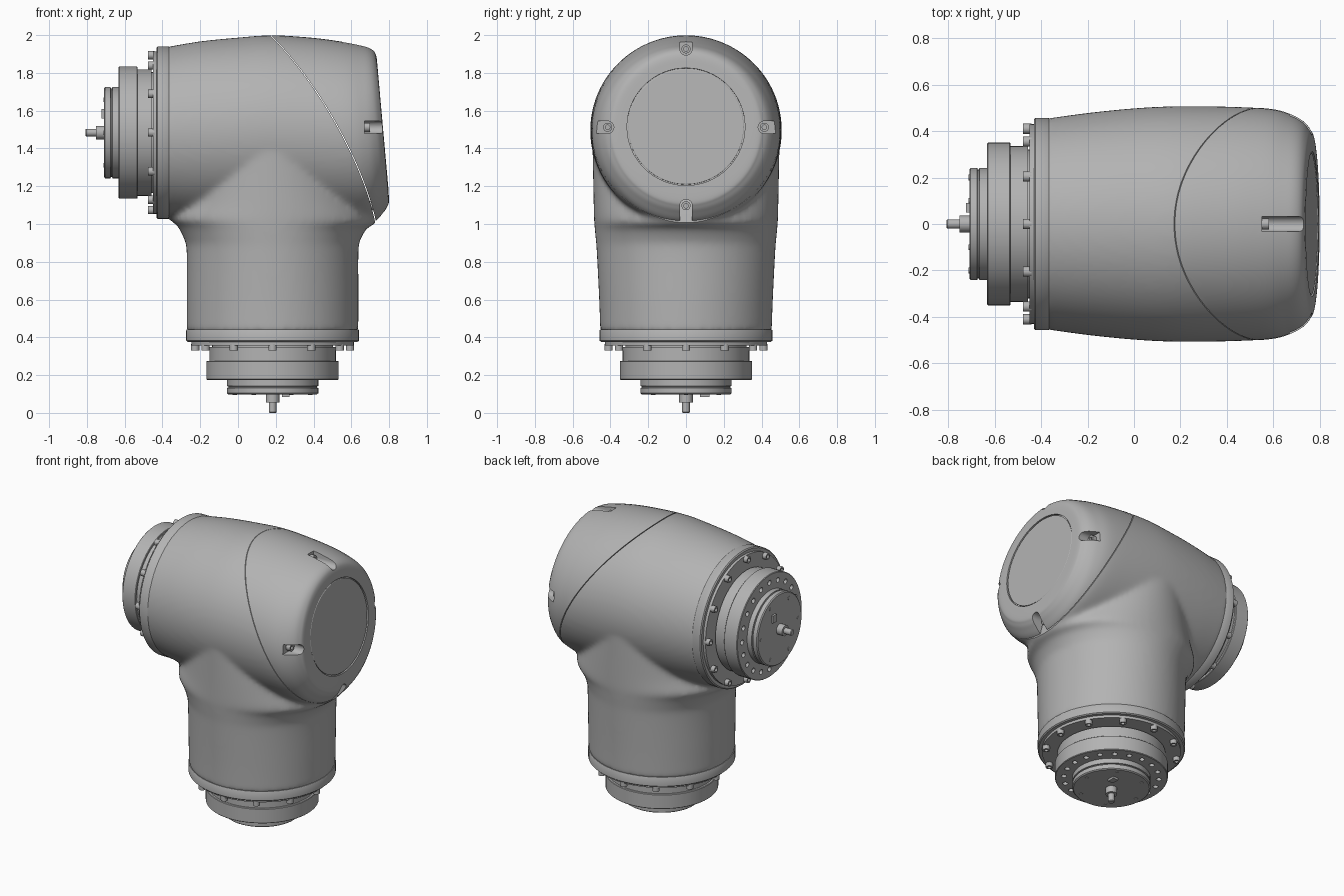
import bpy, bmesh
from math import sin, cos, pi, radians
from mathutils import Vector, Matrix
from mathutils.geometry import interpolate_bezier

if "Cube" in bpy.data.objects:
    bpy.data.objects.remove(bpy.data.objects["Cube"])

grey = bpy.data.materials.new("plain grey")
grey.use_nodes = True
grey.diffuse_color = (0.45, 0.45, 0.45, 1)
grey.node_tree.nodes["Principled BSDF"].inputs["Base Color"].default_value = grey.diffuse_color


def skin(bm, rings):
    """Bridge rings of points into a closed solid."""
    loops = [[bm.verts.new(p) for p in ring] for ring in rings]
    n = len(loops[0])
    for a, b in zip(loops, loops[1:]):
        for i in range(n):
            j = (i + 1) % n
            bm.faces.new((a[i], a[j], b[j], b[i]))
    bm.faces.new(loops[0])
    bm.faces.new(loops[-1])


def lathe(bm, profile, cx=0, cy=0, n=64):
    """Turn (radius, height) pairs about the local z axis."""
    skin(bm, [[(cx + r * cos(2 * pi * i / n), cy + r * sin(2 * pi * i / n), h)
               for i in range(n)] for r, h in profile])


def loft(bm, sections, n=72, steps=5):
    """Smoothly join elliptical sections given as x1, z1, x2, z2, half width."""
    s = [Vector(v) for v in sections]
    s = [s[0]] + s + [s[-1]]
    rows = []
    for a, b, c, d in zip(s, s[1:], s[2:], s[3:]):
        for k in range(steps):
            t = k / steps
            rows.append((b * 2 + (c - a) * t + (a * 2 - b * 5 + c * 4 - d) * t ** 2
                         + (b * 3 - a - c * 3 + d) * t ** 3) / 2)
    rows.append(s[-1])
    rings = []
    for x1, z1, x2, z2, w in rows:
        mx, mz, ux, uz = (x1 + x2) / 2, (z1 + z2) / 2, (x1 - x2) / 2, (z1 - z2) / 2
        angles = [2 * pi * i / n for i in range(n)]
        rings.append([(mx + ux * cos(a), w * sin(a), mz + uz * cos(a)) for a in angles])
    skin(bm, rings)


def finish(name, bm, matrix=Matrix()):
    bmesh.ops.recalc_face_normals(bm, faces=bm.faces[:])
    bm.transform(matrix)
    mesh = bpy.data.meshes.new(name)
    bm.to_mesh(mesh)
    bm.free()
    mesh.materials.append(grey)
    ob = bpy.data.objects.new(name, mesh)
    bpy.context.collection.objects.link(ob)
    smooth(ob)
    return ob


def smooth(ob, angle=32):
    ob.data.shade_smooth()
    ob.data.set_sharp_from_angle(angle=radians(angle))


def bake(ob):
    """Replace the mesh with its modified result."""
    bpy.context.view_layer.update()
    ev = ob.evaluated_get(bpy.context.evaluated_depsgraph_get())
    mesh = bpy.data.meshes.new_from_object(ev)
    ob.modifiers.clear()
    ob.data = mesh
    smooth(ob)


def combine(ob, tool, operation="DIFFERENCE"):
    m = ob.modifiers.new("cut", "BOOLEAN")
    m.object, m.operation, m.solver = tool, operation, "EXACT"
    bake(ob)
    bpy.data.objects.remove(tool)


# Horizontal barrel, shared by the housing and the end cap
BARREL = [(-.39, 1.935, -.39, 1.033, .452), (-.2, 1.967, -.2, 1.01, .478),
          (0, 1.987, 0, 1.0, .498), (.18, 1.999, .18, .995, .507),
          (.4, 1.985, .42, .99, .505), (.55, 1.965, .63, .992, .495),
          (.64, 1.948, .72, 1.01, .47), (.69, 1.935, .77, 1.06, .44),
          (.72, 1.915, .79, 1.09, .41), (.733, 1.885, .799, 1.118, .385),
          (.738, 1.84, .796, 1.19, .325)]
# Upright neck, flaring into the barrel
NECK = [(-.271, .425, .637, .425, .454), (-.272, .6, .638, .6, .46),
        (-.272, .86, .638, .86, .473), (-.285, .92, .65, .92, .478),
        (-.32, .99, .685, .98, .484), (-.355, 1.03, .73, 1.015, .487),
        (-.3, 1.15, .68, 1.15, .49), (-.2, 1.5, .55, 1.5, .497)]


def solid(name, sections):
    bm = bmesh.new()
    loft(bm, sections)
    return finish(name, bm)


def seam_tool(shift):
    """Prism whose curved edge is the parting line of the cap."""
    arc = interpolate_bezier(Vector((.18, 1.995)), Vector((.45, 1.72)),
                             Vector((.67, 1.3)), Vector((.73, 1.015)), 24)
    line = [(.12, 2.06)] + [tuple(p) for p in arc] + [(.75, .9), (1.2, .9), (1.2, 2.06)]
    bm = bmesh.new()
    skin(bm, [[(x + shift, y, z) for x, z in line] for y in (-.8, .8)])
    return finish("seam_tool", bm)


# Housing: barrel and neck blended together
housing = solid("housing", BARREL)
combine(housing, solid("neck_tool", NECK), "UNION")
remesh = housing.modifiers.new("blend", "REMESH")
remesh.mode, remesh.voxel_size = "VOXEL", .015
soften = housing.modifiers.new("soften", "SMOOTH")
soften.factor, soften.iterations = .5, 12
bake(housing)
combine(housing, seam_tool(-.005))

# End cap with a shallow round recess for the cover plate
cap = solid("end_cap", BARREL)
combine(cap, seam_tool(0), "INTERSECT")
normal = Vector((1, 0, .089)).normalized()
face = Matrix.Translation((.767, 0, 1.515)) @ normal.to_track_quat("Z", "Y").to_matrix().to_4x4()
bm = bmesh.new()
lathe(bm, [(.312, -.012), (.312, .08)])
combine(cap, finish("recess_tool", bm, face))
bm = bmesh.new()
lathe(bm, [(.306, -.02), (.306, -.005), (.303, -.003)])
finish("cover_plate", bm, face)

# Four screw pockets around the cap
turn = Matrix(((0, 0, 1), (1, 0, 0), (0, 1, 0))).to_4x4()
pockets, screws = bmesh.new(), bmesh.new()
R = .033
for dy, dz, start in ((0, 1, .55), (1, 0, .67), (-1, 0, .67), (0, -1, .7)):
    cy, cz = .415 * dy, 1.512 + .415 * dz
    shape = [(R * cos(a), R * sin(a)) for a in [pi / 2 + pi * i / 12 for i in range(13)]]
    shape += [(.15, -R), (.15, R)]
    skin(pockets, [[(x, cy + u * dy - v * dz, cz + u * dz + v * dy) for u, v in shape]
                   for x in (start, start + .4)])
    lathe(screws, [(.024, start - .01), (.024, start + .03),
                   (.012, start + .03), (.012, start + .015)], cy, cz, 20)
combine(cap, finish("pocket_tool", pockets))
finish("cap_screws", screws, turn)


def circle(count, radius):
    return [(radius * cos(2 * pi * i / count), radius * sin(2 * pi * i / count))
            for i in range(count)]


def drive(prefix, place):
    """Flange, bolts, drive ring, hub and shaft, built up from the shaft tip."""
    def turned(name, profile):
        bm = bmesh.new()
        lathe(bm, profile)
        return finish(prefix + name, bm, place)

    turned("flange", [(.43, .358), (.43, .376), (.45, .376), (.457, .382),
                      (.457, .437), (.454, .442)])
    ring = turned("drive_ring", [(.346, .175), (.35, .179), (.35, .272), (.347, .275),
                                 (.335, .275), (.335, .35), (.32, .35), (.32, .37)])
    turned("hub", [(.235, .098), (.242, .104), (.242, .132), (.234, .134),
                   (.234, .14), (.242, .142), (.242, .18)])
    turned("shaft", [(.017, 0), (.02, .004), (.02, .055), (.036, .055), (.036, .1)])

    # Socket bolts on the flange
    bm = bmesh.new()
    for x, y in circle(12, .41):
        lathe(bm, [(.022, .365), (.022, .33), (.012, .33), (.012, .345)], x, y, 20)
    finish(prefix + "flange_bolts", bm, place)

    # Ring of holes in the drive ring
    bm = bmesh.new()
    for x, y in circle(20, .295):
        lathe(bm, [(.017, .16), (.017, .195)], x, y, 16)
    combine(ring, finish("hole_tool", bm, place))

    # Small screws and a locating block on the hub face
    bm = bmesh.new()
    for x, y in circle(6, .2):
        lathe(bm, [(.012, .1), (.012, .095)], x, y, 14)
    block = Matrix.Translation((.07, .1, .094)) @ Matrix.Diagonal((.04, .05, .02, 1))
    bmesh.ops.create_cube(bm, size=1, matrix=block)
    finish(prefix + "hub_details", bm, place)


drive("lower_", Matrix.Translation((.183, 0, 0)))
drive("side_", Matrix.Translation((-.807, 0, 1.484)) @ turn)
